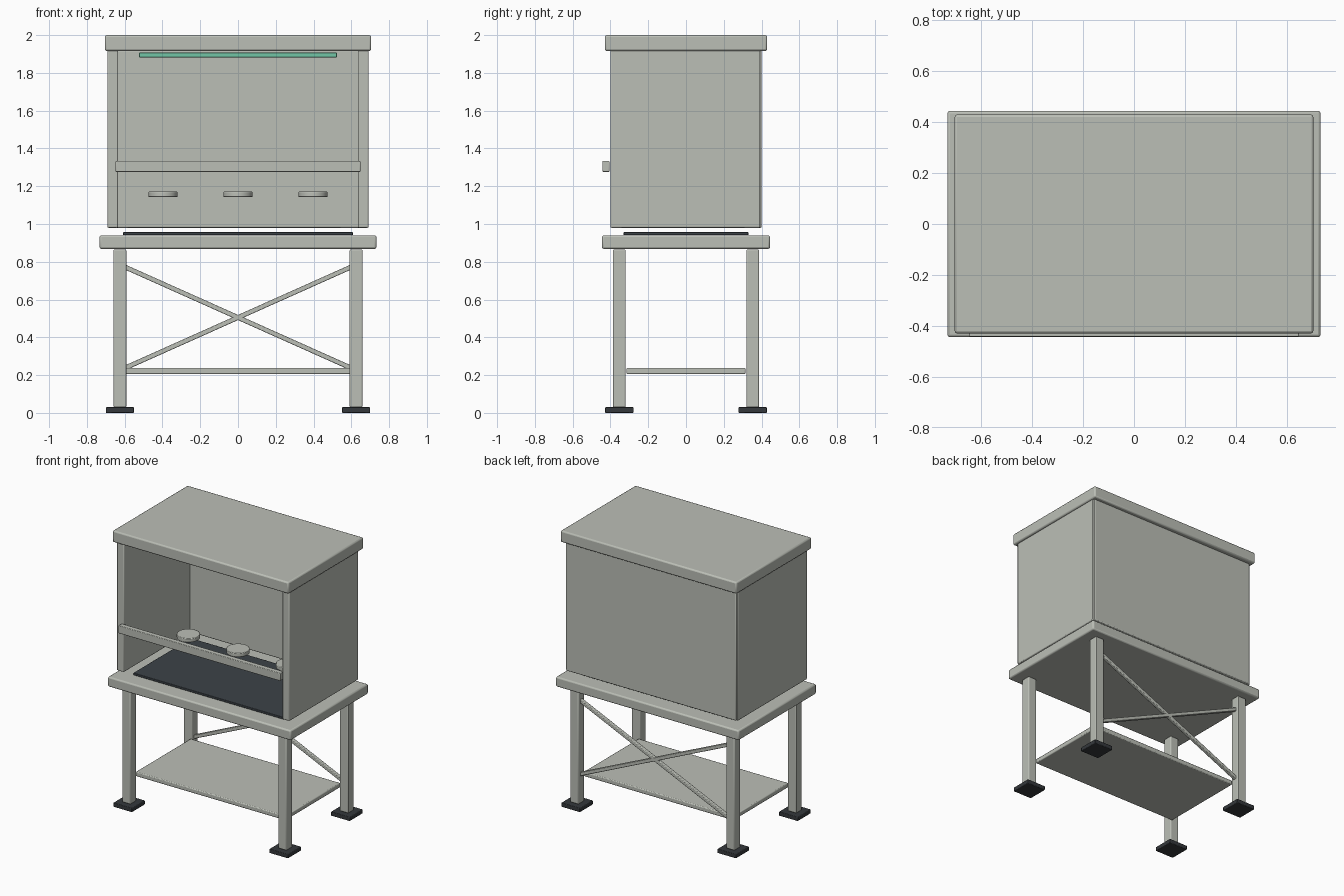
import bpy
from math import atan2, hypot
from mathutils import Matrix

cube = bpy.data.objects.get("Cube")
if cube:
    bpy.data.objects.remove(cube, do_unlink=True)


def material(name, rgb):
    m = bpy.data.materials.new(name)
    m.use_nodes = True
    m.diffuse_color = (*rgb, 1)
    m.node_tree.nodes["Principled BSDF"].inputs["Base Color"].default_value = (*rgb, 1)
    return m


GREY = material("warm_grey_metal", (0.50, 0.52, 0.47))
DARK = material("dark_mat", (0.045, 0.055, 0.064))
RUBBER = material("black_rubber", (0.035, 0.04, 0.045))
GREEN = material("green_light", (0.17, 0.56, 0.38))


def finish(obj, name, mat, bevel):
    obj.name = name
    obj.data.materials.append(mat)
    if bevel:
        mod = obj.modifiers.new("soft_edges", "BEVEL")
        mod.width = bevel
        mod.segments = 2
        mod.limit_method = "ANGLE"
    bpy.ops.object.shade_smooth_by_angle()
    return obj


def box(name, x, y, z, mat=GREY, bevel=0.006, tilt=0):
    """Box spanning the given (min, max) ranges, tilted about its own y axis."""
    bpy.ops.mesh.primitive_cube_add(size=1)
    obj = bpy.context.object
    size = [b - a for a, b in (x, y, z)]
    obj.data.transform(Matrix.Diagonal((*size, 1)))
    obj.location = [(a + b) / 2 for a, b in (x, y, z)]
    obj.rotation_euler.y = tilt
    return finish(obj, name, mat, bevel)


def around(c, half):
    return (c - half, c + half)


# Legs with square rubber feet
for sx, side in ((-1, "right"), (1, "left")):
    for sy, end in ((-1, "front"), (1, "back")):
        cx, cy = sx * 0.625, sy * 0.353
        box(f"{end}_{side}_leg", around(cx, 0.034), around(cy, 0.034), (0.03, 0.865))
        box(f"{end}_{side}_foot", around(cx, 0.075), around(cy, 0.075), (0, 0.03),
            RUBBER, 0.004)

# Lower shelf and table top with its work mat
box("lower_shelf", around(0, 0.60), around(0, 0.315), (0.205, 0.238))
box("table_top", around(0, 0.733), around(0, 0.445), (0.868, 0.94), bevel=0.01)
box("work_mat", around(0, 0.608), around(0, 0.33), (0.941, 0.957), DARK, 0.003)

# Crossed braces between the back legs
run, rise = 1.22, 0.545
for sign, name in ((1, "falling_brace"), (-1, "rising_brace")):
    box(name, around(0, hypot(run, rise) / 2), around(0.353, 0.0125),
        around(0.505, 0.0125), bevel=0.004, tilt=sign * atan2(rise, run))

# Open-fronted cabinet and roof
for sx, side in ((-1, "right"), (1, "left")):
    box(f"{side}_wall", around(sx * 0.663, 0.028), (-0.40, 0.392), (0.98, 1.92))
box("back_wall", around(0, 0.68), (0.36, 0.40), (0.98, 1.92))
box("roof", around(0, 0.705), around(0, 0.43), (1.916, 2.0), bevel=0.01)

# Front rail and light strip
box("front_rail", around(0, 0.648), (-0.443, -0.405), (1.276, 1.333), bevel=0.004)
box("light_strip", around(0, 0.523), around(-0.25, 0.02), (1.882, 1.907), GREEN, 0.003)

# Row of three round discs
for i in (-1, 0, 1):
    bpy.ops.mesh.primitive_cylinder_add(vertices=32, radius=0.077, depth=0.029,
                                        location=(i * 0.397, 0, 1.157))
    finish(bpy.context.object, f"disc_{i + 2}", GREY, 0.004)
